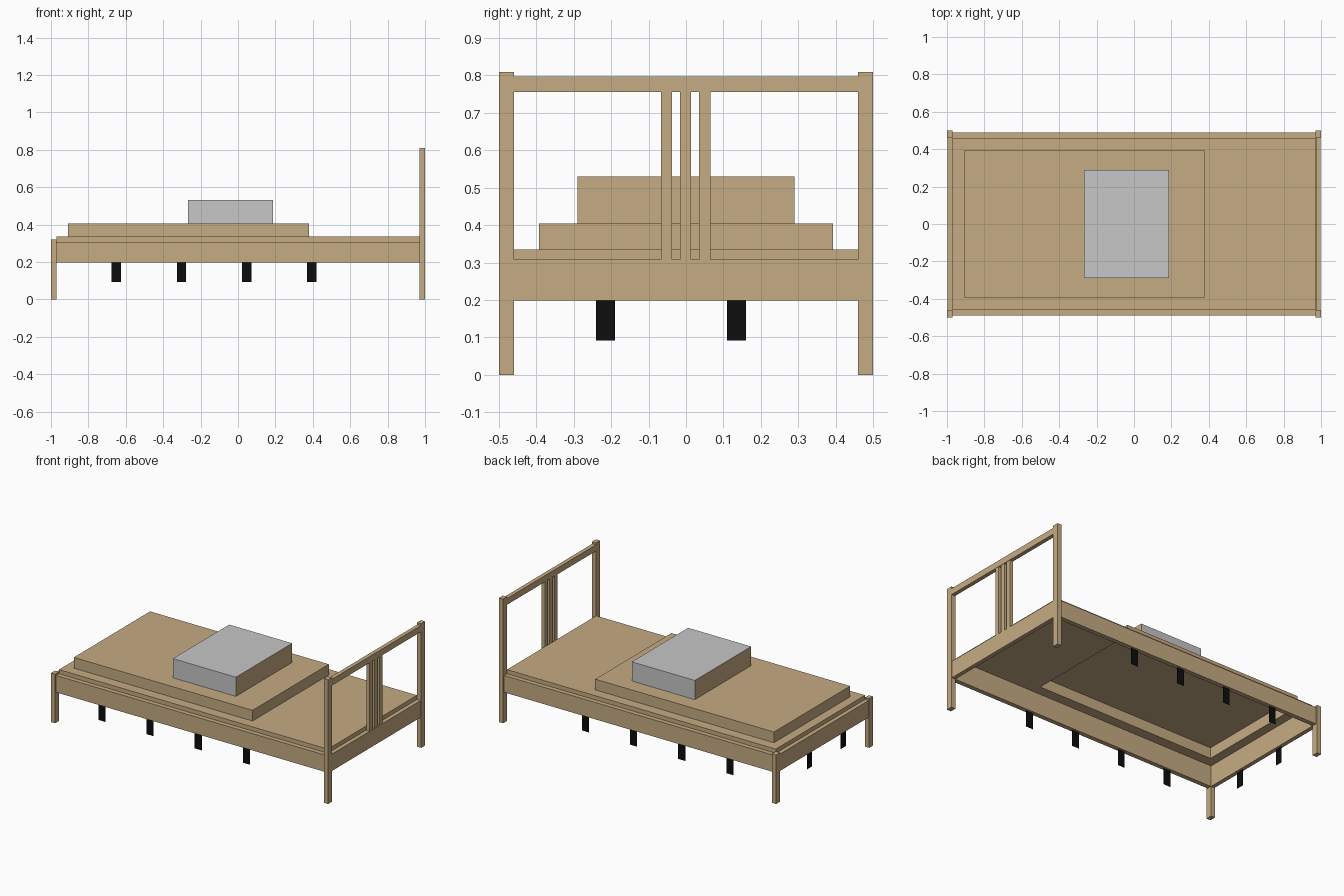
import bpy, bmesh

if "Cube" in bpy.data.objects:
    bpy.data.objects.remove(bpy.data.objects["Cube"])


def material(name, rgb):
    m = bpy.data.materials.new(name)
    m.diffuse_color = (*rgb, 1)
    m.use_nodes = True
    m.node_tree.nodes["Principled BSDF"].inputs["Base Color"].default_value = m.diffuse_color
    return m


wood = material("warm wood", (0.56, 0.41, 0.225))
grey = material("light grey", (0.57, 0.57, 0.57))
black = material("black", (0.004, 0.004, 0.004))


def finish(bm, name, *mats):
    bmesh.ops.recalc_face_normals(bm, faces=bm.faces)
    me = bpy.data.meshes.new(name)
    bm.to_mesh(me)
    bm.free()
    for m in mats:
        me.materials.append(m)
    ob = bpy.data.objects.new(name, me)
    bpy.context.collection.objects.link(ob)
    return ob


def box(name, x, y, z, mat):
    """Box from (min, max) ranges."""
    bm = bmesh.new()
    bmesh.ops.create_cube(bm, size=1)
    for v in bm.verts:
        v.co = [r[0] if c < 0 else r[1] for r, c in zip((x, y, z), v.co)]
    return finish(bm, name, mat)


def stepped_shell(name, rings, *mats):
    """Rectangular rings (x0, x1, half_y, z) joined upward, closed on top, open below."""
    bm = bmesh.new()
    prev = None
    for x0, x1, h, z in rings:
        ring = [bm.verts.new(p) for p in
                ((x0, -h, z), (x1, -h, z), (x1, h, z), (x0, h, z))]
        if prev:
            for i in range(4):
                j = (i + 1) % 4
                bm.faces.new((prev[i], prev[j], ring[j], ring[i]))
        prev = ring
    bm.faces.new(prev)
    bm.normal_update()
    me = bpy.data.meshes.new(name)
    bm.to_mesh(me)
    bm.free()
    for m in mats:
        me.materials.append(m)
    ob = bpy.data.objects.new(name, me)
    bpy.context.collection.objects.link(ob)
    return ob


# posts, side rails and black support plates, mirrored across y
for s, side in ((-1, "front"), (1, "back")):
    py = sorted((s * 0.46, s * 0.5))
    box(f"{side}_head_post", (0.97, 1.0), py, (0, 0.81), wood)
    box(f"{side}_foot_post", (-1.0, -0.97), py, (0, 0.32), wood)
    box(f"{side}_side_rail", (-0.97, 0.97), sorted((s * 0.46, s * 0.49)), (0.198, 0.308), wood)
    for i in range(4):
        cx = -0.65 + 0.348 * i
        box(f"{side}_support_{i + 1}", (cx - 0.025, cx + 0.025),
            (s * 0.475 - 0.001, s * 0.475 + 0.001), (0.092, 0.2), black)

# support plates under the foot rail
for i, cy in enumerate((-0.215, 0.135)):
    box(f"foot_support_{i + 1}", (-0.986, -0.984), (cy - 0.025, cy + 0.025), (0.092, 0.2), black)

# end rails and headboard
box("foot_rail", (-0.997, -0.97), (-0.46, 0.46), (0.198, 0.308), wood)
box("head_rail", (0.97, 0.997), (-0.46, 0.46), (0.198, 0.308), wood)
box("headboard_top_rail", (0.972, 0.998), (-0.46, 0.46), (0.756, 0.797), wood)
for i in range(3):
    cy = -0.052 + 0.051 * i
    box(f"headboard_slat_{i + 1}", (0.974, 0.996), (cy - 0.015, cy + 0.015), (0.308, 0.756), wood)

# bed base with raised hollow mattress, open underneath
stepped_shell("base_and_mattress", (
    (-0.97, 0.97, 0.46, 0.305), (-0.97, 0.97, 0.46, 0.335),
    (-0.91, 0.38, 0.393, 0.335), (-0.91, 0.38, 0.393, 0.405)), wood)

# grey block with wood-coloured ends
block = stepped_shell("top_block", (
    (-0.267, 0.188, 0.29, 0.405), (-0.267, 0.188, 0.29, 0.53)), grey, wood)
for p in block.data.polygons:
    p.material_index = 1 if abs(p.normal.x) > 0.5 else 0
